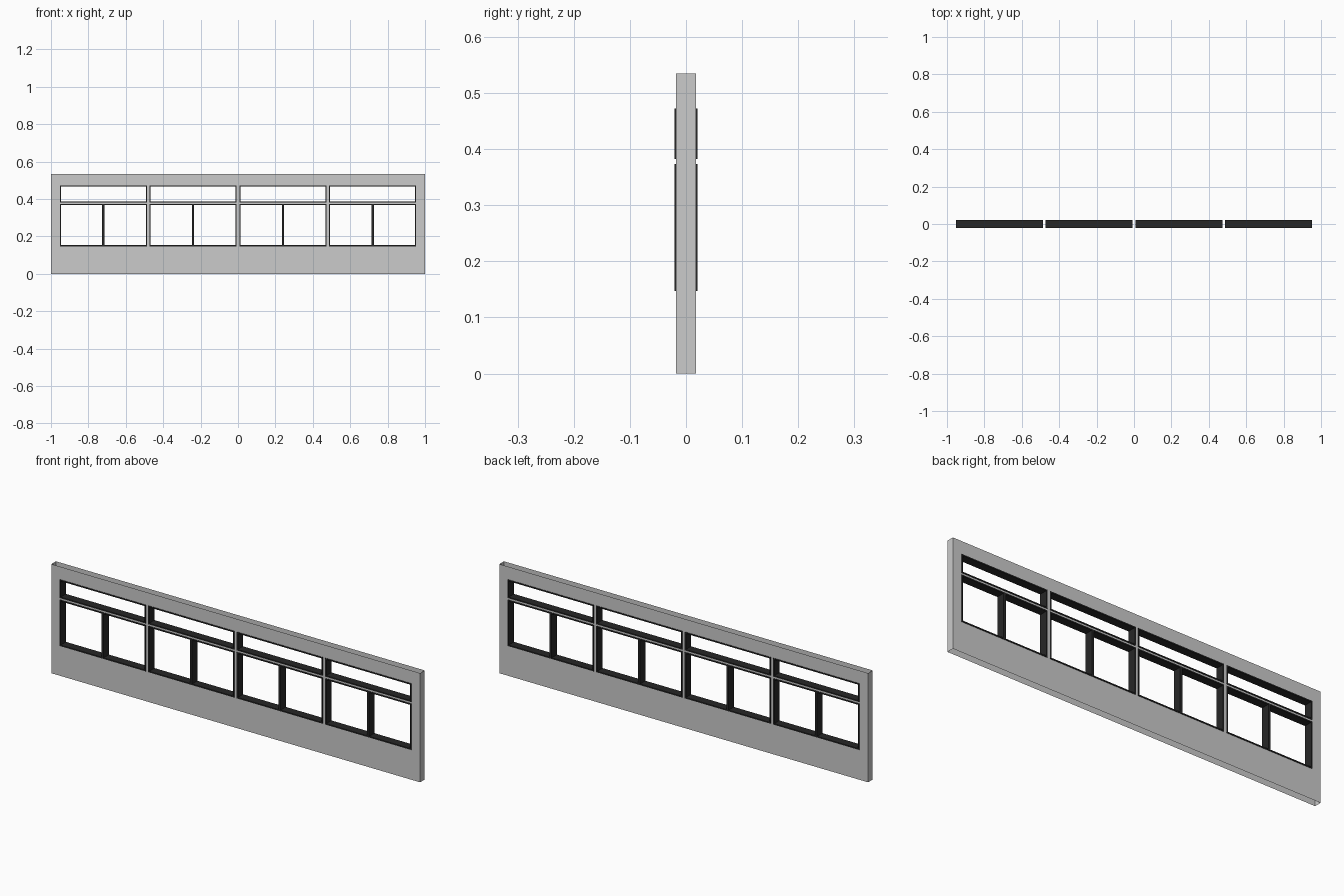
import bpy, bmesh

if "Cube" in bpy.data.objects:
    bpy.data.objects.remove(bpy.data.objects["Cube"])

WALL_Y, FRAME_Y = 0.0178, 0.0205     # half depths
TOP = 0.535
BAYS = [-0.72, -0.24, 0.24, 0.72]    # bay centres
HALF = 0.233                         # half bay width
LOW, HIGH = (0.147, 0.373), (0.382, 0.472)
BAR = 0.006

dark = bpy.data.materials.new("dark_frame")
dark.diffuse_color = (0.02, 0.02, 0.02, 1)
dark.use_nodes = True
dark.node_tree.nodes["Principled BSDF"].inputs["Base Color"].default_value = dark.diffuse_color


def sheet(bm, xs, zs, y, is_hole, flip=False):
    """Flat grid of faces in the xz plane, leaving out the holes."""
    verts = [[bm.verts.new((x, y, z)) for z in zs] for x in xs]
    faces = []
    for i in range(len(xs) - 1):
        for j in range(len(zs) - 1):
            if is_hole(i, j):
                continue
            q = [verts[i][j], verts[i + 1][j], verts[i + 1][j + 1], verts[i][j + 1]]
            faces.append(bm.faces.new(q[::-1] if flip else q))
    return faces


def finish(bm, name, mat=None):
    # drop unused corners and merge coplanar cells
    bmesh.ops.remove_doubles(bm, verts=bm.verts, dist=1e-5)
    bmesh.ops.delete(bm, geom=[v for v in bm.verts if not v.link_faces], context='VERTS')
    me = bpy.data.meshes.new(name)
    bm.to_mesh(me)
    bm.free()
    ob = bpy.data.objects.new(name, me)
    bpy.context.collection.objects.link(ob)
    if mat:
        me.materials.append(mat)
    return ob


# Wall shell: front and back skins plus end caps, open at top and bottom
xs = [-1.0] + [c + s * HALF for c in BAYS for s in (-1, 1)] + [1.0]
zs = [0.0, *LOW, *HIGH, TOP]
opening = lambda i, j: i % 2 == 1 and j in (1, 3)
bm = bmesh.new()
sheet(bm, xs, zs, -WALL_Y, opening)
sheet(bm, xs, zs, WALL_Y, opening, flip=True)
for s in (-1, 1):
    for a, b in zip(zs, zs[1:]):
        q = [bm.verts.new((s, y, z)) for y, z in
             ((-WALL_Y, a), (WALL_Y, a), (WALL_Y, b), (-WALL_Y, b))]
        bm.faces.new(q if s > 0 else q[::-1])
finish(bm, "wall_shell")


# Window frames: flat outline extruded through the wall
def frame(name, cx, z0, z1, mullion):
    x0, x1 = cx - HALF, cx + HALF
    mid = [cx - BAR, cx + BAR] if mullion else []
    fx = [x0, x0 + BAR, *mid, x1 - BAR, x1]
    fz = [z0, z0 + BAR, z1 - BAR, z1]
    bm = bmesh.new()
    faces = sheet(bm, fx, fz, -FRAME_Y, lambda i, j: i % 2 == 1 and j == 1)
    ext = bmesh.ops.extrude_face_region(bm, geom=faces, use_keep_orig=True)
    moved = [g for g in ext["geom"] if isinstance(g, bmesh.types.BMVert)]
    bmesh.ops.translate(bm, verts=moved, vec=(0, 2 * FRAME_Y, 0))
    bmesh.ops.recalc_face_normals(bm, faces=bm.faces)
    finish(bm, name, dark)


for n, cx in enumerate(BAYS, 1):
    frame(f"lower_window_frame_{n}", cx, *LOW, True)
    frame(f"upper_window_frame_{n}", cx, *HIGH, False)
